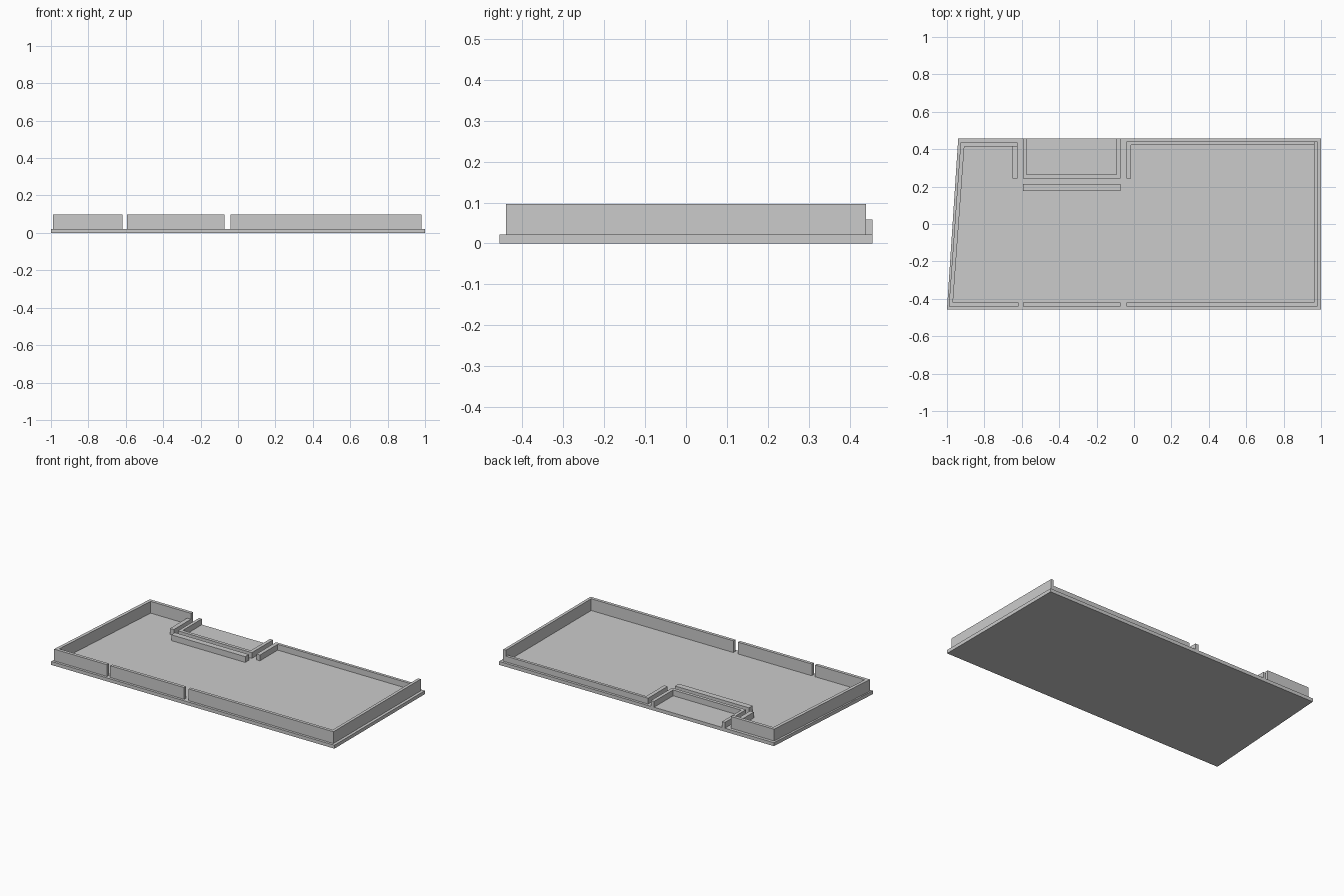
import bpy
import bmesh

cube = bpy.data.objects.get("Cube")
if cube:
    bpy.data.objects.remove(cube, do_unlink=True)

# One plain grey for everything
grey = bpy.data.materials.new("light_grey")
grey.use_nodes = True
colour = (0.6, 0.6, 0.6, 1)
grey.diffuse_color = colour
grey.node_tree.nodes["Principled BSDF"].inputs["Base Color"].default_value = colour

FLOOR, LOW, TALL = 0.022, 0.059, 0.097
SINK = 0.015  # walls are set slightly into the slab


def prism(name, outline, bottom, top):
    """Extrude a counter-clockwise plan outline from bottom to top."""
    bm = bmesh.new()
    face = bm.faces.new([bm.verts.new((x, y, bottom)) for x, y in outline])
    new = bmesh.ops.extrude_face_region(bm, geom=[face])["geom"]
    verts = [v for v in new if isinstance(v, bmesh.types.BMVert)]
    bmesh.ops.translate(bm, verts=verts, vec=(0, 0, top - bottom))
    bmesh.ops.recalc_face_normals(bm, faces=bm.faces)
    mesh = bpy.data.meshes.new(name)
    bm.to_mesh(mesh)
    bm.free()
    mesh.materials.append(grey)
    obj = bpy.data.objects.new(name, mesh)
    bpy.context.collection.objects.link(obj)
    return obj


def wall(name, outer, inner, top):
    """Wall between an outer plan line and its matching inner line."""
    return prism(name, outer + inner[::-1], SINK, top)


def bar(name, x0, x1, y0, y1, top):
    return wall(name, [(x0, y0), (x1, y0)], [(x0, y1), (x1, y1)], top)


# Floor slab with one slanted side
prism("floor_slab", [(-1, -0.456), (1, -0.456), (1, 0.456), (-0.94, 0.456)], 0, FLOOR)

# Tall outer walls
wall("right_end_wall",
     [(-0.623, 0.436), (-0.927, 0.436), (-0.99, -0.44), (-0.617, -0.44)],
     [(-0.623, 0.415), (-0.907, 0.415), (-0.968, -0.42), (-0.617, -0.42)], TALL)
bar("front_middle_wall", -0.594, -0.072, -0.44, -0.42, TALL)
wall("left_end_wall",
     [(-0.04, -0.44), (0.982, -0.44), (0.982, 0.44)],
     [(-0.04, -0.42), (0.963, -0.42), (0.963, 0.44)], TALL)

# Low walls along the back
wall("back_low_wall",
     [(0.963, 0.44), (-0.04, 0.44), (-0.04, 0.243)],
     [(0.963, 0.422), (-0.015, 0.422), (-0.015, 0.243)], LOW)
bar("recess_side_wall", -0.65, -0.623, 0.243, 0.415, LOW)

# Recess open to the back, with a separate bar in front of it
wall("recess_wall",
     [(-0.594, 0.456), (-0.594, 0.243), (-0.072, 0.243), (-0.072, 0.456)],
     [(-0.574, 0.456), (-0.574, 0.264), (-0.094, 0.264), (-0.094, 0.456)], LOW)
bar("recess_front_bar", -0.594, -0.072, 0.176, 0.213, LOW)
